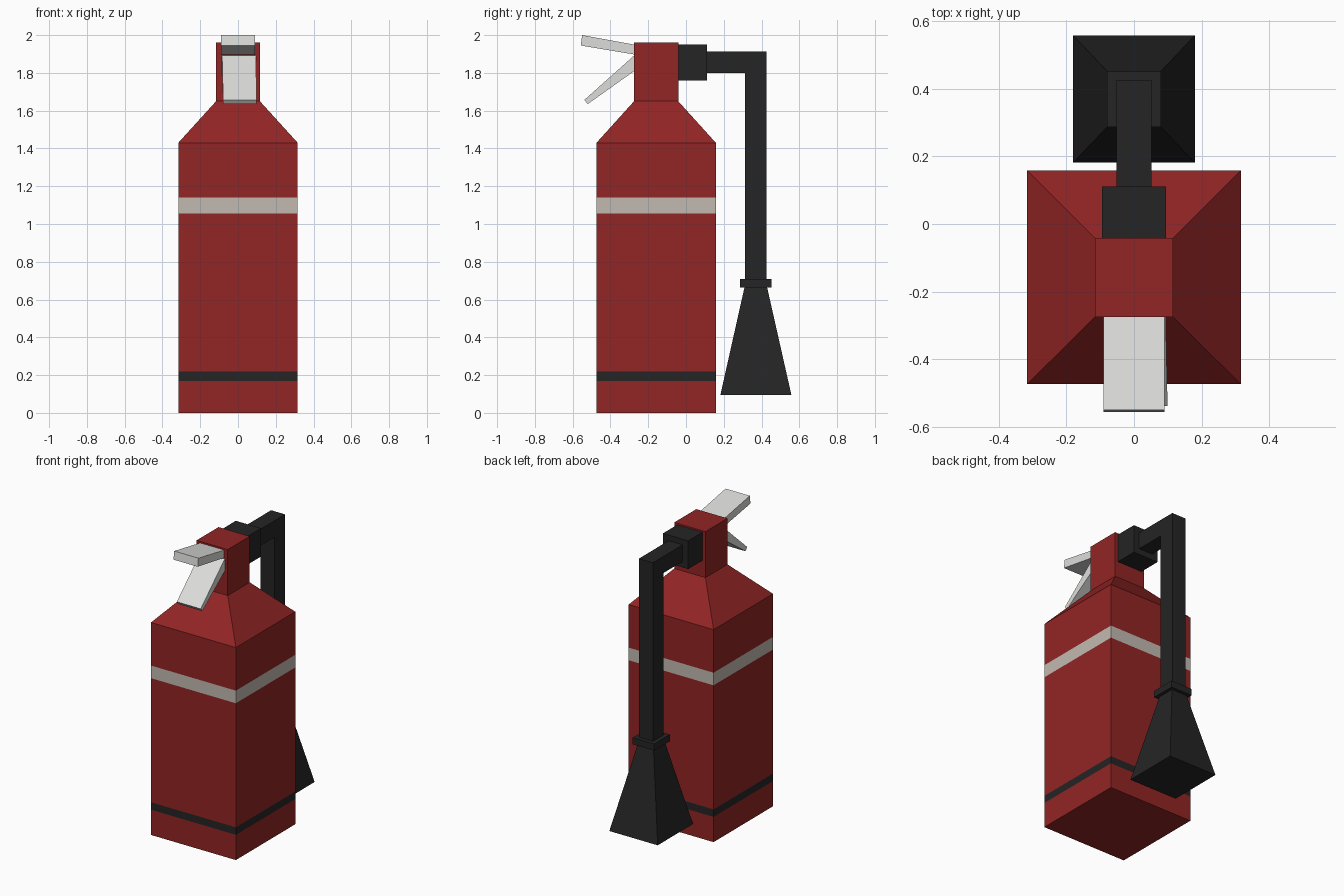
import bpy, bmesh

if "Cube" in bpy.data.objects:
    bpy.data.objects.remove(bpy.data.objects["Cube"])


def material(name, rgb):
    m = bpy.data.materials.new(name)
    m.diffuse_color = (*rgb, 1)
    m.use_nodes = True
    m.node_tree.nodes["Principled BSDF"].inputs["Base Color"].default_value = m.diffuse_color
    return m


RED = material("red paint", (0.29, 0.018, 0.018))
CREAM = material("pale band", (0.54, 0.49, 0.44))
BLACK = material("black rubber", (0.018, 0.018, 0.018))
METAL = material("light metal", (0.72, 0.72, 0.71))


def finish(name, bm, mats):
    bmesh.ops.recalc_face_normals(bm, faces=bm.faces)
    me = bpy.data.meshes.new(name)
    bm.to_mesh(me)
    bm.free()
    for m in mats:
        me.materials.append(m)
    ob = bpy.data.objects.new(name, me)
    bpy.context.collection.objects.link(ob)
    return ob


def stack(name, sections, mats, band_index=()):
    """Loft rectangular sections (z, half width, y min, y max) from bottom to top."""
    bm = bmesh.new()
    rings = [[bm.verts.new(p) for p in ((-w, a, z), (w, a, z), (w, b, z), (-w, b, z))]
             for z, w, a, b in sections]
    bm.faces.new(rings[0])
    bm.faces.new(rings[-1])
    for i, (lo, hi) in enumerate(zip(rings, rings[1:])):
        for k in range(4):
            n = (k + 1) % 4
            f = bm.faces.new((lo[k], lo[n], hi[n], hi[k]))
            f.material_index = band_index[i] if band_index else 0
    return finish(name, bm, mats)


def side_profile(name, points, x0, x1, mat, skew=0.0):
    """Extrude a (y, z) profile across x; skew shifts x with distance from the neck."""
    bm = bmesh.new()
    face = bm.faces.new([bm.verts.new((x0, y, z)) for y, z in points])
    ext = bmesh.ops.extrude_face_region(bm, geom=[face])
    for v in ext["geom"]:
        if isinstance(v, bmesh.types.BMVert):
            v.co.x = x1
    for v in bm.verts:
        v.co.x += skew * (-0.275 - v.co.y)
    return finish(name, bm, [mat])


# Tank with bands, shoulder and neck
body = (0.316, -0.474, 0.158)
neck = (0.116, -0.275, -0.041)
stack("tank",
      [(z, *body) for z in (0, 0.17, 0.22, 1.055, 1.14, 1.43)]
      + [(z, *neck) for z in (1.65, 1.96)],
      [RED, BLACK, CREAM], (0, 1, 0, 2, 0, 0, 0))

# Valve outlet block
stack("valve_block", [(1.76, 0.094, -0.042, 0.111), (1.95, 0.094, -0.042, 0.111)], [BLACK])

# Bent hose
side_profile("hose", [(0.10, 1.80), (0.313, 1.80), (0.313, 0.69), (0.426, 0.69),
                      (0.426, 1.912), (0.10, 1.912)], -0.052, 0.052, BLACK)

# Collar and flared horn
stack("hose_collar", [(0.665, 0.08, 0.287, 0.452), (0.71, 0.08, 0.287, 0.452)], [BLACK])
stack("horn", [(0.095, 0.18, 0.182, 0.558), (0.68, 0.055, 0.313, 0.426)], [BLACK])

# Squeeze lever and carry handle
side_profile("top_lever", [(-0.26, 1.895), (-0.26, 1.947), (-0.55, 2.0), (-0.557, 1.945)],
             -0.09, 0.09, METAL)
side_profile("lower_handle", [(-0.26, 1.82), (-0.26, 1.905), (-0.538, 1.657), (-0.52, 1.635)],
             -0.084, 0.094, METAL, skew=0.02)
